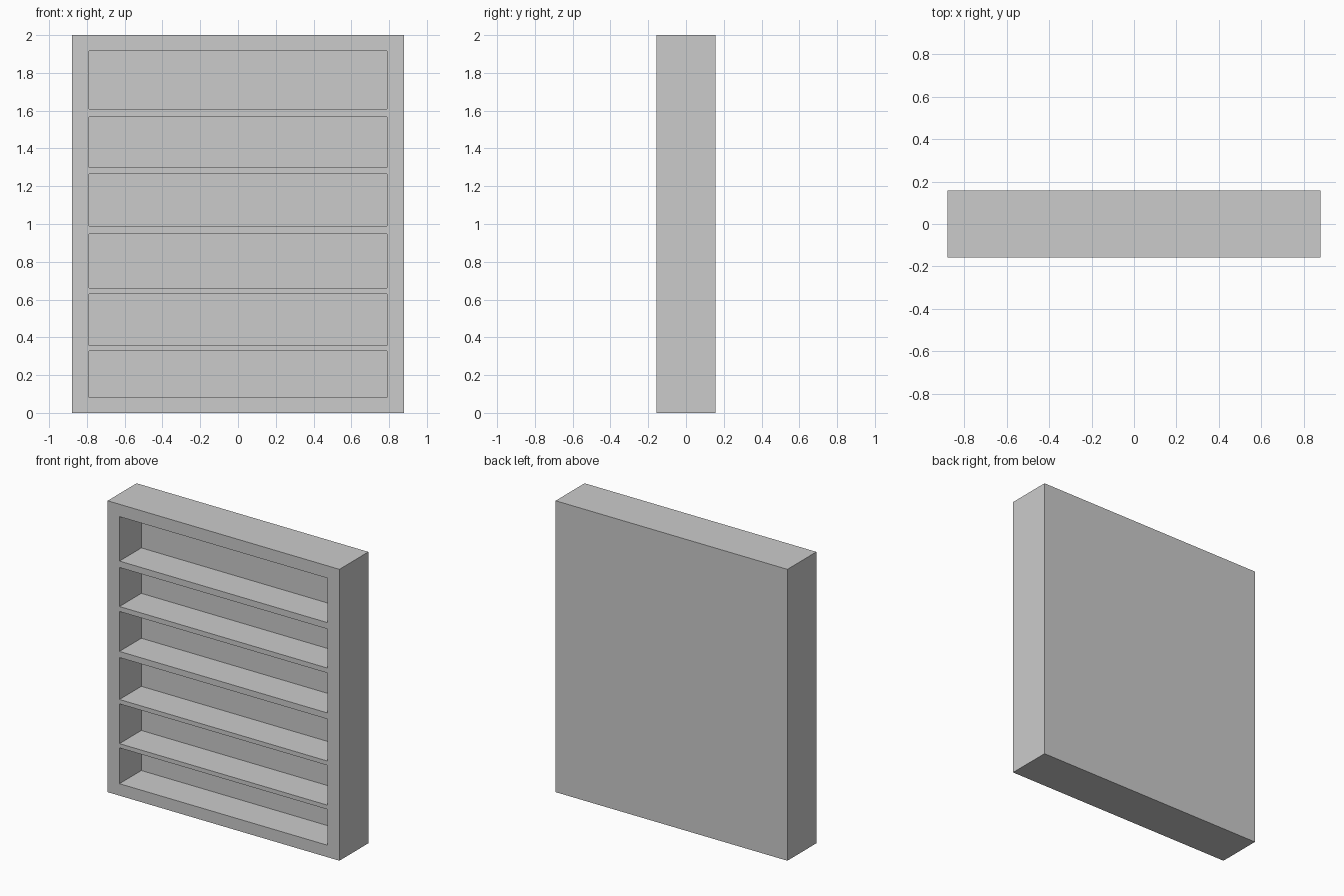
import bpy, bmesh
from mathutils import Matrix, Vector

if "Cube" in bpy.data.objects:
    bpy.data.objects.remove(bpy.data.objects["Cube"])

HALF_W, HALF_D, HEIGHT = 0.88, 0.157, 2.0
BAY_HALF_W, BAY_BACK = 0.79, 0.08
# bottom and top height of each open bay
BAYS = [(0.082, 0.328), (0.357, 0.63), (0.66, 0.948),
        (0.99, 1.264), (1.298, 1.566), (1.61, 1.915)]


def box_object(name, boxes):
    """One mesh made of boxes, each given by its min and max corner."""
    bm = bmesh.new()
    for lo, hi in boxes:
        lo, hi = Vector(lo), Vector(hi)
        matrix = Matrix.LocRotScale((lo + hi) / 2, None, hi - lo)
        bmesh.ops.create_cube(bm, size=1, matrix=matrix)
    mesh = bpy.data.meshes.new(name)
    bm.to_mesh(mesh)
    bm.free()
    obj = bpy.data.objects.new(name, mesh)
    bpy.context.collection.objects.link(obj)
    return obj


# Bookcase carcass: sides, top, plinth, shelves and back in one solid
bookcase = box_object("bookcase", [((-HALF_W, -HALF_D, 0), (HALF_W, HALF_D, HEIGHT))])

# Shelf bays, cut in from the front and stopping at the back panel
bays = box_object("shelf_bay_cutter", [
    ((-BAY_HALF_W, -HALF_D - 0.1, z0), (BAY_HALF_W, BAY_BACK, z1)) for z0, z1 in BAYS])
bays.hide_render = True
bays.display_type = 'WIRE'

cut = bookcase.modifiers.new("shelf_bays", 'BOOLEAN')
cut.operation = 'DIFFERENCE'
cut.solver = 'EXACT'
cut.object = bays
